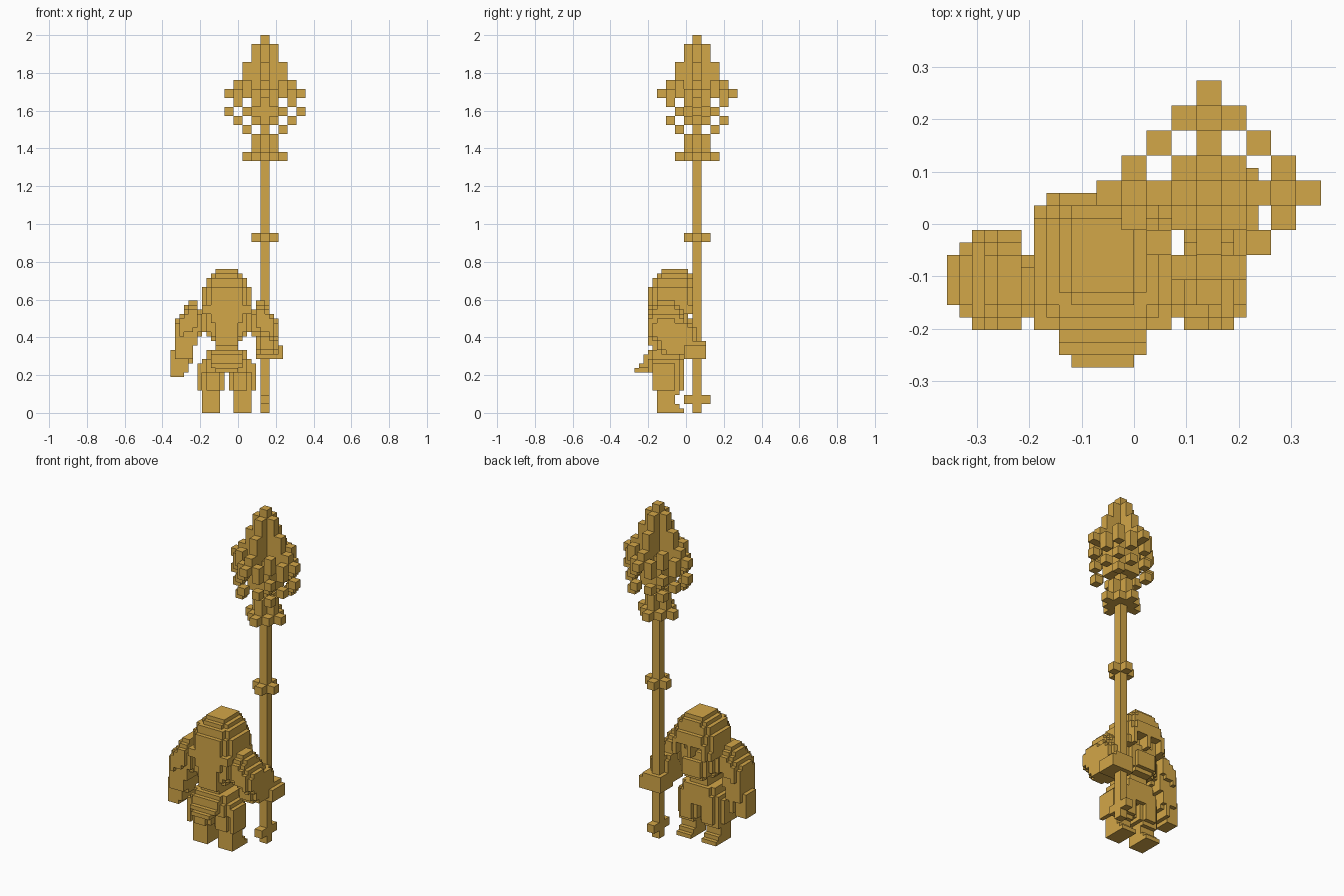
import bpy, bmesh
from itertools import product

cube = bpy.data.objects.get("Cube")
if cube:
    bpy.data.objects.remove(cube, do_unlink=True)

V = 2 / 84          # edge of one small voxel
Y_MID = 11.5        # voxel row that lies on y = 0

bronze = bpy.data.materials.new("bronze")
bronze.use_nodes = True
COLOUR = (0.65, 0.385, 0.065, 1)
bronze.diffuse_color = COLOUR
bronze.node_tree.nodes["Principled BSDF"].inputs["Base Color"].default_value = COLOUR


def box(i0, i1, j0, j1, k0, k1):
    return set(product(range(i0, i1), range(j0, j1), range(k0, k1)))


def blob(i0, i1, j0, j1, k0, k1, p=3.0):
    """Voxels of a rounded block that fills the given box."""
    def t(n, a, b):
        return abs((n + 0.5 - (a + b) / 2) / ((b - a) / 2)) ** p
    return {c for c in box(i0, i1, j0, j1, k0, k1)
            if t(c[0], i0, i1) + t(c[1], j0, j1) + t(c[2], k0, k1) <= 1.0}


def layers(*rows, p=3.5):
    """Stack of flat slices with rounded outlines."""
    out = set()
    for i0, i1, j0, j1, k0, k1 in rows:
        for k in range(k0, k1):
            out |= blob(i0, i1, j0, j1, k, k + 1, p)
    return out


def mirror(cells):
    """Mirror across the middle of the body."""
    return {(-6 - i, j, k) for i, j, k in cells}


def staff_cells(offsets, r0, r1):
    """Double-size voxels placed around the shaft."""
    out = set()
    for a, b in offsets:
        out |= box(5 + 2 * a, 7 + 2 * a, 13 + 2 * b, 15 + 2 * b, 2 * r0, 2 * r1)
    return out


def sym(*pairs):
    """Four-fold copies of cell offsets."""
    return {(sa * x, sb * y) for a, b in pairs for x, y in ((a, b), (b, a))
            for sa in (1, -1) for sb in (1, -1)}


parts = {}

# Staff: shaft, collars and flared head
parts["staff_shaft"] = staff_cells({(0, 0)}, 0, 42)
parts["staff_foot"] = staff_cells({(0, -1), (0, 1)}, 1, 2)
parts["staff_collar"] = staff_cells(sym((1, 0)), 19, 20)
parts["staff_neck"] = (staff_cells(sym((1, 0), (2, 0), (1, 1)), 28, 29)
                       | staff_cells(sym((1, 0)), 29, 31))
parts["staff_core"] = (staff_cells(sym((1, 0)), 32, 41)
                       | staff_cells(sym((1, 1)), 32, 36)
                       | staff_cells(sym((2, 0)), 35, 39))
parts["staff_crown"] = (staff_cells(sym((3, 0), (2, 2)), 36, 37)
                        | staff_cells(sym((4, 0), (3, 0), (3, 1), (2, 2)), 35, 36)
                        | staff_cells(sym((3, 1)), 34, 35)
                        | staff_cells(sym((2, 2)) | {(4, 0), (-4, 0)}, 33, 34)
                        | staff_cells(sym((3, 1)), 32, 33)
                        | staff_cells(sym((2, 2)), 31, 32))

# Head with hair, recessed face, brow, nose and beard
head = layers((-5, 0, 6, 12, 31, 32), (-6, 1, 5, 13, 30, 31), (-7, 2, 4, 13, 28, 30),
              (-8, 3, 3, 14, 24, 28), (-7, 2, 3, 12, 20, 22))
head |= box(-8, 3, 3, 13, 22, 24) | box(-7, 2, 13, 14, 22, 26)
head -= box(-6, 1, 12, 14, 22, 25)
head -= box(-5, -3, 11, 12, 23, 25) | box(-2, 0, 11, 12, 23, 25)
parts["head"] = head
parts["nose"] = box(-3, -2, 11, 14, 22, 25)
parts["beard"] = blob(-6, 1, 7, 13, 16, 22)

# Chest, narrow waist and mane down the back
parts["chest"] = layers((-8, 3, 4, 11, 18, 22), (-7, 2, 4, 11, 17, 18))
parts["waist"] = layers((-6, 1, 4, 10, 16, 17), (-5, 0, 4, 10, 13, 16))
parts["mane"] = layers((-6, 1, 3, 8, 18, 20), (-5, 0, 3, 7, 15, 18))

# Shoulders slope outwards, same on both sides
shoulder = box(2, 4, 5, 9, 18, 22)
for d, (j0, j1, k0, k1) in enumerate([(4, 9, 17, 23), (3, 11, 17, 25), (3, 11, 16, 25),
                                      (3, 11, 16, 24), (3, 11, 16, 22), (4, 10, 16, 21)]):
    shoulder |= blob(3 + d, 4 + d, j0, j1, k0, k1, 2.5)
parts["left_shoulder"] = shoulder
parts["right_shoulder"] = mirror(shoulder)

# Free arm hangs down, the other reaches to the shaft
parts["right_forearm"] = layers((-14, -9, 4, 10, 15, 18), (-14, -10, 4, 10, 12, 15))
parts["right_hand"] = (box(-15, -12, 5, 9, 8, 14) | box(-12, -11, 5, 10, 9, 13)
                       | box(-11, -10, 6, 9, 11, 13))
parts["left_forearm"] = blob(4, 9, 5, 14, 13, 20, 4)
parts["left_hand"] = box(4, 9, 11, 16, 12, 16) | box(9, 10, 11, 16, 12, 15)

# Stepped skirt with a tail flap at the back
parts["skirt"] = (layers((-7, 2, 3, 11, 12, 14), (-8, 3, 3, 11, 9, 12))
                  | box(-9, 4, 4, 9, 9, 11))
parts["tail_flap"] = (box(-5, 0, 0, 3, 9, 10) | box(-6, 1, 1, 4, 10, 11)
                      | box(-6, 1, 2, 4, 11, 13))

# Legs
thigh = layers((-2, 3, 4, 11, 5, 9)) | box(3, 4, 4, 9, 5, 9)
shin = box(-1, 3, 5, 10, 4, 5) | box(-1, 3, 5, 9, 2, 4)
foot = box(-1, 3, 5, 11, 0, 1) | box(-1, 3, 5, 10, 1, 2)
for name, cells in (("thigh", thigh), ("shin", shin), ("foot", foot)):
    parts["left_" + name] = cells
    parts["right_" + name] = mirror(cells)

# Give each voxel to one part, then keep only the exposed faces
solid = set()
for name in parts:
    parts[name] = parts[name] - solid
    solid |= parts[name]

SIDES = [((1, 0, 0), ((1, 0, 0), (1, 1, 0), (1, 1, 1), (1, 0, 1))),
         ((-1, 0, 0), ((0, 0, 0), (0, 0, 1), (0, 1, 1), (0, 1, 0))),
         ((0, 1, 0), ((0, 1, 0), (0, 1, 1), (1, 1, 1), (1, 1, 0))),
         ((0, -1, 0), ((0, 0, 0), (1, 0, 0), (1, 0, 1), (0, 0, 1))),
         ((0, 0, 1), ((0, 0, 1), (1, 0, 1), (1, 1, 1), (0, 1, 1))),
         ((0, 0, -1), ((0, 0, 0), (0, 1, 0), (1, 1, 0), (1, 0, 0)))]

for name, cells in parts.items():
    bm = bmesh.new()
    verts = {}
    for c in sorted(cells):
        for n, corners in SIDES:
            if (c[0] + n[0], c[1] + n[1], c[2] + n[2]) in solid:
                continue
            loop = []
            for o in corners:
                key = (c[0] + o[0], c[1] + o[1], c[2] + o[2])
                if key not in verts:
                    verts[key] = bm.verts.new((key[0] * V, (key[1] - Y_MID) * V, key[2] * V))
                loop.append(verts[key])
            bm.faces.new(loop)
    mesh = bpy.data.meshes.new(name)
    bm.to_mesh(mesh)
    bm.free()
    mesh.materials.append(bronze)
    bpy.context.collection.objects.link(bpy.data.objects.new(name, mesh))
